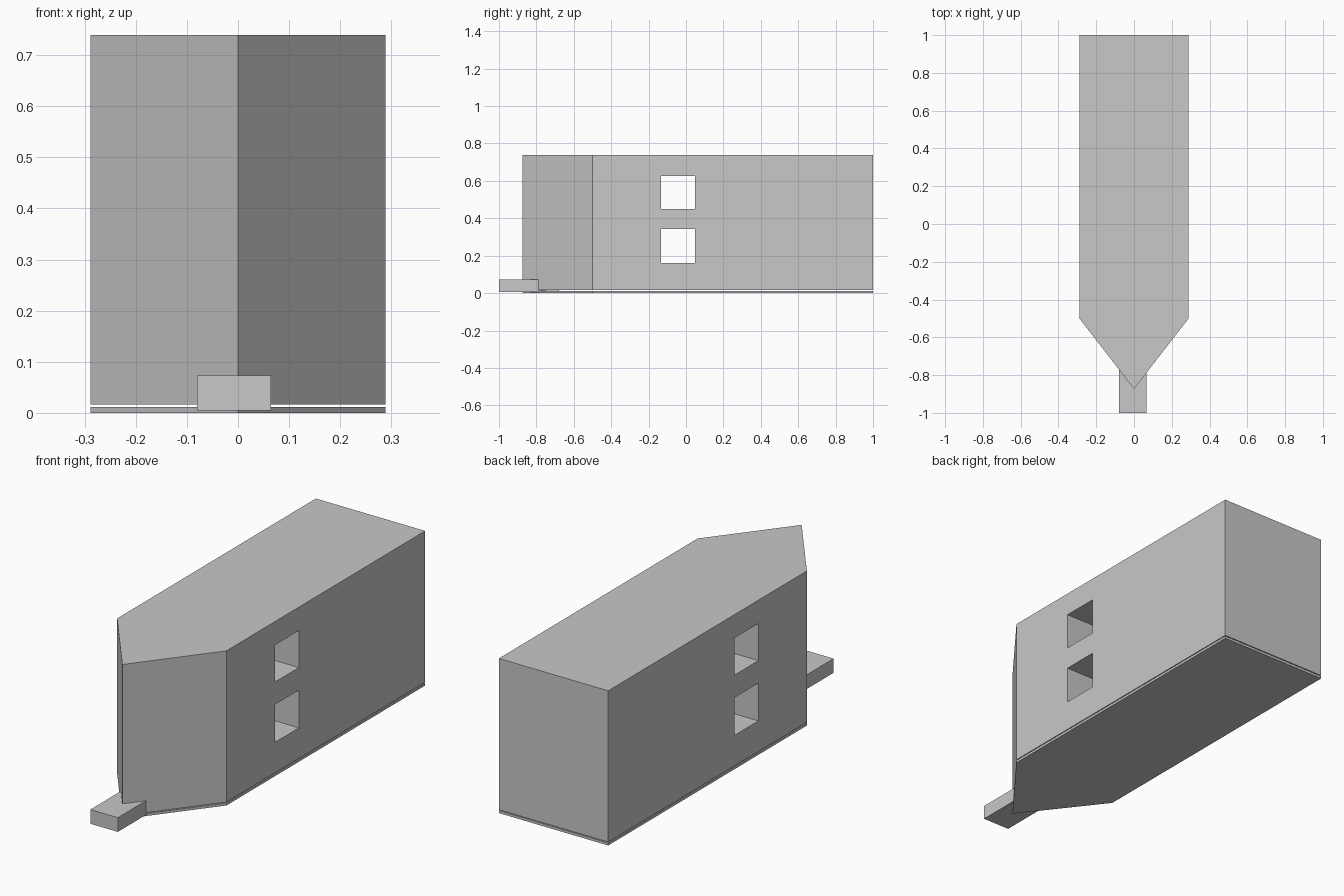
import bpy
import bmesh

cube = bpy.data.objects.get("Cube")
if cube:
    bpy.data.objects.remove(cube, do_unlink=True)

# Single plain grey
grey = bpy.data.materials.new("plain grey")
grey.use_nodes = True
colour = (0.58, 0.58, 0.58, 1)
grey.diffuse_color = colour
grey.node_tree.nodes["Principled BSDF"].inputs["Base Color"].default_value = colour


def prism(name, outline, z0, z1):
    """Upright prism with a flat outline between two heights."""
    bm = bmesh.new()
    face = bm.faces.new([bm.verts.new((x, y, z0)) for x, y in outline])
    top = bmesh.ops.extrude_face_region(bm, geom=[face])["geom"]
    moved = [v for v in top if isinstance(v, bmesh.types.BMVert)]
    bmesh.ops.translate(bm, verts=moved, vec=(0, 0, z1 - z0))
    bmesh.ops.recalc_face_normals(bm, faces=bm.faces)
    mesh = bpy.data.meshes.new(name)
    bm.to_mesh(mesh)
    bm.free()
    mesh.materials.append(grey)
    obj = bpy.data.objects.new(name, mesh)
    bpy.context.collection.objects.link(obj)
    return obj


def rectangle(x0, x1, y0, y1):
    return [(x0, y0), (x1, y0), (x1, y1), (x0, y1)]


# Long block with a pointed front, above a thin floor plate of the same outline
half = 0.289
outline = [(0, -0.873), (half, -0.5), (half, 1), (-half, 1), (-half, -0.5)]
body = prism("body", outline, 0.016, 0.739)
prism("floor_plate", outline, 0.0, 0.012)

# Step sticking out at the pointed front
prism("front_step", rectangle(-0.08, 0.065, -1, -0.68), 0.005, 0.073)

# Two window openings, one above the other, passing right through
for name, z0, z1 in (("lower", 0.162, 0.342), ("upper", 0.45, 0.627)):
    cutter = prism(name + "_window_cutter", rectangle(-0.5, 0.5, -0.134, 0.047), z0, z1)
    cutter.hide_render = True
    cutter.hide_set(True)
    cutter.display_type = 'WIRE'
    cut = body.modifiers.new(name + "_window", 'BOOLEAN')
    cut.operation = 'DIFFERENCE'
    cut.solver = 'EXACT'
    cut.object = cutter
